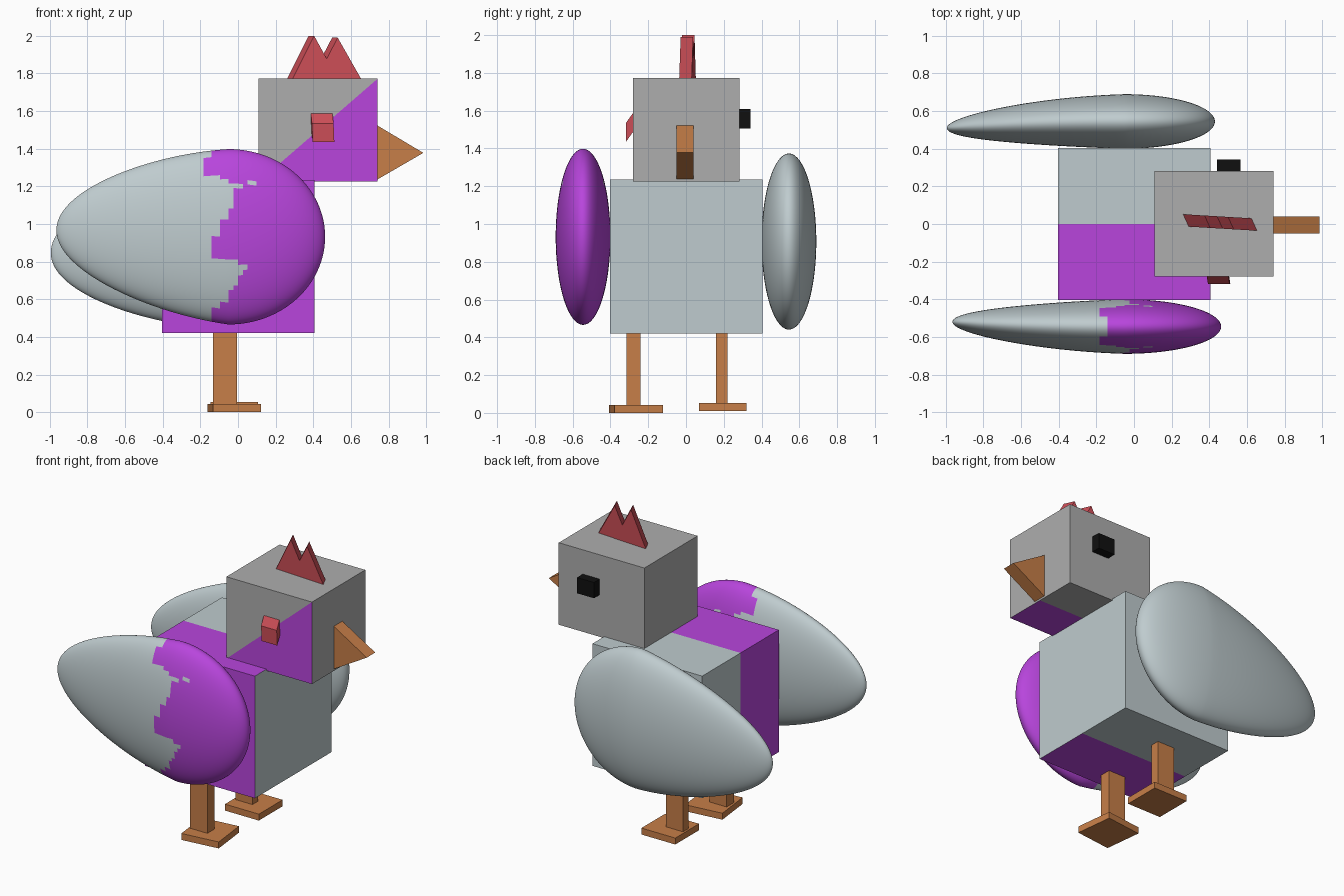
import bpy, bmesh, math
from mathutils import Vector, Matrix

if "Cube" in bpy.data.objects:
    bpy.data.objects.remove(bpy.data.objects["Cube"])


def material(name, rgb):
    m = bpy.data.materials.new(name)
    m.diffuse_color = (*rgb, 1)
    m.use_nodes = True
    m.node_tree.nodes["Principled BSDF"].inputs["Base Color"].default_value = m.diffuse_color
    return m


PALE = material("pale_blue", (0.52, 0.60, 0.62))
PURPLE = material("purple", (0.48, 0.06, 0.72))
ORANGE = material("orange", (0.57, 0.21, 0.065))
RED = material("red", (0.60, 0.075, 0.095))
BLACK = material("black", (0.005, 0.005, 0.005))
GREY = material("grey", (0.42, 0.42, 0.42))


def finish(name, bm, *mats):
    me = bpy.data.meshes.new(name)
    bmesh.ops.recalc_face_normals(bm, faces=bm.faces[:])
    bm.to_mesh(me)
    bm.free()
    for m in mats:
        me.materials.append(m)
    ob = bpy.data.objects.new(name, me)
    bpy.context.collection.objects.link(ob)
    return ob


def box_mesh(lo, hi, turn=0):
    lo, hi = Vector(lo), Vector(hi)
    bm = bmesh.new()
    bmesh.ops.create_cube(bm, size=1, matrix=Matrix.Translation((lo + hi) / 2)
                          @ Matrix.Rotation(turn, 4, 'Z')
                          @ Matrix.Diagonal((*(hi - lo), 1)))
    return bm


def split_middle(bm):
    bmesh.ops.bisect_plane(bm, geom=bm.verts[:] + bm.edges[:] + bm.faces[:],
                           plane_co=(0, 0, 0), plane_no=(0, 1, 0))


def prism(name, points, vec, mat):
    bm = bmesh.new()
    f = bm.faces.new([bm.verts.new(p) for p in points])
    ext = bmesh.ops.extrude_face_region(bm, geom=[f], use_keep_orig=True)
    bmesh.ops.translate(bm, vec=vec, verts=[v for v in ext["geom"]
                                            if isinstance(v, bmesh.types.BMVert)])
    return finish(name, bm, mat)


# Body: two-tone box, plain on the chest
bm = box_mesh((-0.403, -0.403, 0.42), (0.407, 0.405, 1.235))
split_middle(bm)
bm.normal_update()
for f in bm.faces:
    f.material_index = int(f.calc_center_median().y < 0 and f.normal.x < 0.5)
finish("body", bm, PALE, PURPLE)

# Head: coloured diagonal half on the front face and half of the underside
bm = box_mesh((0.11, -0.28, 1.225), (0.742, 0.282, 1.772))
split_middle(bm)
bm.normal_update()
front = next(f for f in bm.faces if f.normal.y < -0.9)
a = min(front.verts, key=lambda v: v.co.x + v.co.z)
b = max(front.verts, key=lambda v: v.co.x + v.co.z)
bmesh.utils.face_split(front, a, b)
bm.normal_update()
for f in bm.faces:
    c = f.calc_center_median()
    lower = f.normal.y < -0.9 and c.x > 0.43
    under = f.normal.z < -0.9 and c.y < 0
    f.material_index = int(lower or under)
finish("head", bm, GREY, PURPLE)

# Beak
prism("beak", [(0.738, -0.05, 1.235), (0.738, -0.05, 1.525), (0.985, -0.05, 1.378)],
      (0, 0.09, 0), ORANGE)

# Comb: two overlapping skewed spikes
for i, (x, top) in enumerate(((0.26, 2.0), (0.385, 1.99))):
    pts = [(px, 0.052 - 0.06 * (px - 0.26), pz)
           for px, pz in ((x, 1.77), (x + 0.24, 1.77), (x + 0.115, top))]
    prism(f"comb_spike_{i + 1}", pts, (0.03, -0.066, 0), RED)

# Eyes
finish("back_eye", box_mesh((0.44, 0.27, 1.505), (0.565, 0.342, 1.61)), BLACK)
prism("front_eye", [(0.397, -0.318, 1.435), (0.512, -0.318, 1.435),
                    (0.508, -0.318, 1.535), (0.393, -0.318, 1.535)],
      (-0.008, 0.05, 0.07), RED)

# Legs and feet
for name, y, half, z, turn, size in (("front", -0.278, 0.038, 0.0, 6.6, 0.257),
                                     ("back", 0.19, 0.03, 0.01, 0, 0.25)):
    finish(name + "_leg", box_mesh((-0.132, y - half, 0.04), (-0.005, y + half, 0.43)), ORANGE)
    fy = -0.265 if y < 0 else 0.195
    h = size / 2
    finish(name + "_foot", box_mesh((-0.02 - h, fy - h, z), (-0.02 + h, fy + h, z + 0.043),
                                    math.radians(turn)), ORANGE)

# Jagged colour edge on the front wing, as (z, x)
EDGE = [(0.40, -0.16), (0.53, -0.16), (0.60, -0.06), (0.79, 0.05), (0.825, -0.15),
        (0.95, -0.11), (1.08, -0.03), (1.22, 0.10), (1.225, -0.03), (1.18, -0.03),
        (1.26, -0.15), (1.28, -0.20), (1.36, -0.16), (1.45, -0.13)]
EDGE.sort()


def edge_x(z):
    for (z0, x0), (z1, x1) in zip(EDGE, EDGE[1:]):
        if z0 <= z <= z1:
            return x0 + (x1 - x0) * (z - z0) / (z1 - z0)
    return -0.15


def wing(name, centre, front_len, back_len, drop, inward, coloured):
    bm = bmesh.new()
    bmesh.ops.create_uvsphere(bm, u_segments=96, v_segments=64, radius=1,
                              matrix=Matrix.Rotation(math.pi / 2, 4, 'Y'))
    for v in bm.verts:
        x, y, z = v.co
        t = max(0, -x)
        k = 1 - 0.2 * t
        v.co = (centre[0] + x * (front_len if x > 0 else back_len),
                centre[1] + y * 0.145 * k + inward * t * t,
                centre[2] + z * 0.466 * k - drop * t)
    for f in bm.faces:
        c = f.calc_center_median()
        f.smooth = True
        f.material_index = int(coloured and c.x > edge_x(c.z))
    finish(name, bm, PALE, PURPLE)


# Wings: flattened egg shapes
wing("front_wing", (-0.05, -0.545, 0.932), 0.513, 0.915, -0.035, 0.025, True)
wing("back_wing", (-0.05, 0.545, 0.907), 0.48, 0.945, 0.06, -0.035, False)
